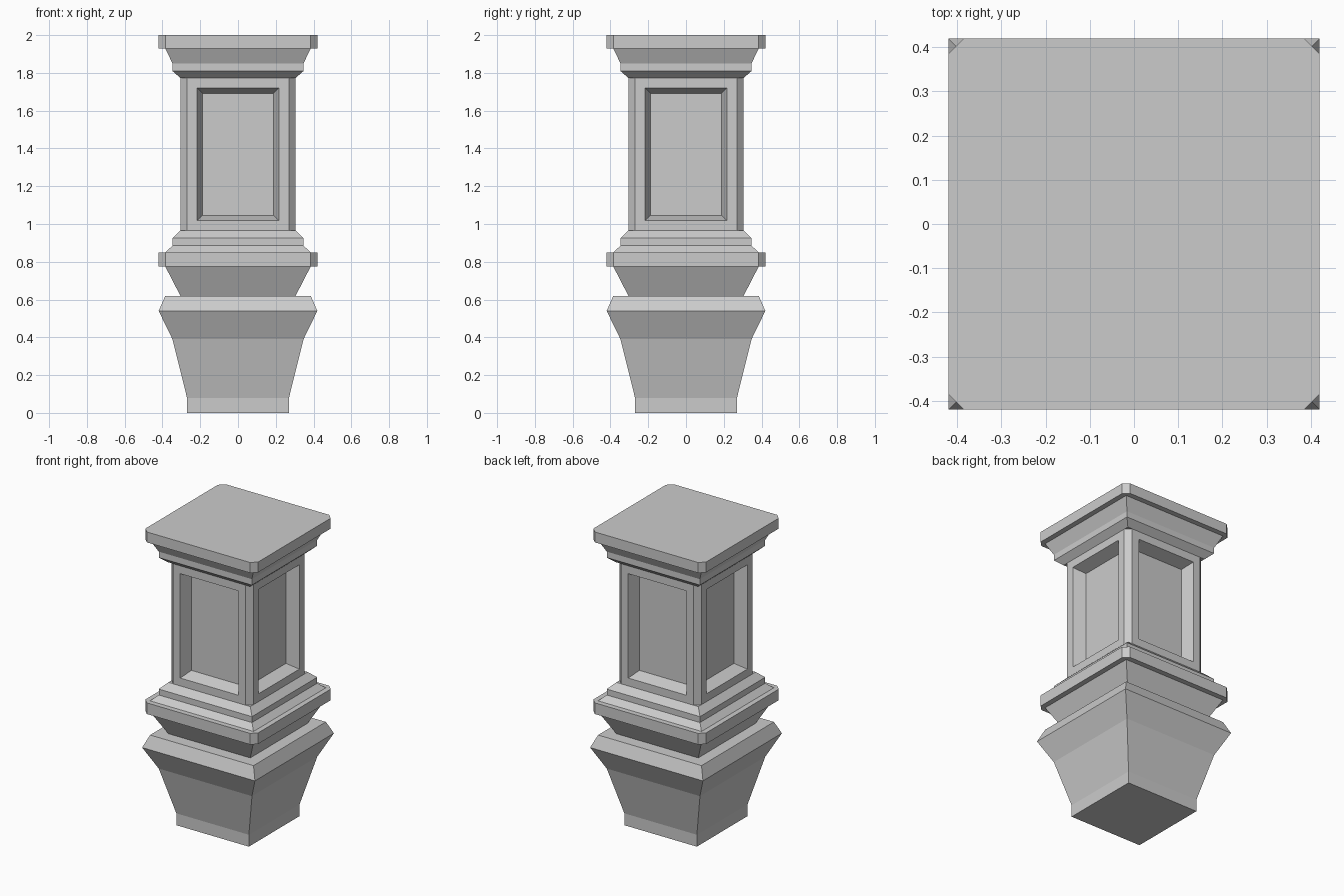
import bpy, bmesh

cube = bpy.data.objects.get("Cube")
if cube:
    bpy.data.objects.remove(cube, do_unlink=True)

stone = bpy.data.materials.new("grey stone")
stone.use_nodes = True
colour = (0.6, 0.6, 0.6, 1)
stone.diffuse_color = colour
stone.node_tree.nodes["Principled BSDF"].inputs["Base Color"].default_value = colour


def ring(bm, half, z, cut):
    """Square loop of vertices, with corners cut off if cut > 0."""
    points = []
    for sx, sy in ((1, 1), (-1, 1), (-1, -1), (1, -1)):
        corner = [(sx * half, sy * (half - cut)), (sx * (half - cut), sy * half)]
        if sx != sy:
            corner.reverse()
        points += corner if cut else corner[:1]
    return [bm.verts.new((x, y, z)) for x, y in points]


def stack(name, profile, cut=0, panels=False):
    """Closed solid through square rings given as (half width, height)."""
    bm = bmesh.new()
    rings = [ring(bm, half, z, cut) for half, z in profile]
    bm.faces.new(rings[0][::-1])
    bm.faces.new(rings[-1])
    for low, high in zip(rings, rings[1:]):
        for i in range(len(low)):
            j = (i + 1) % len(low)
            bm.faces.new((low[i], low[j], high[j], high[i]))
    bmesh.ops.recalc_face_normals(bm, faces=bm.faces[:])
    if panels:
        # Flat frame around each broad side, then a splayed recess
        sides = [f for f in bm.faces
                 if max(abs(f.normal.x), abs(f.normal.y)) > 0.99]
        bmesh.ops.inset_individual(bm, faces=sides, thickness=0.075)
        bmesh.ops.inset_individual(bm, faces=sides, thickness=0.04, depth=-0.08)
    mesh = bpy.data.meshes.new(name)
    bm.to_mesh(mesh)
    bm.free()
    mesh.materials.append(stone)
    obj = bpy.data.objects.new(name, mesh)
    bpy.context.collection.objects.link(obj)
    return obj


# Tapered foot with a flared rim, then the neck above it
stack("base", [(0.27, 0), (0.27, 0.08), (0.347, 0.39), (0.42, 0.54),
               (0.385, 0.62), (0.305, 0.62), (0.385, 0.775)])
stack("lower_slab", [(0.42, 0.775), (0.42, 0.85)], cut=0.035)
stack("lower_moulding", [(0.385, 0.85), (0.347, 0.885),
                         (0.347, 0.925), (0.305, 0.965)])

# Shaft with cut corners and four recessed panels
stack("shaft", [(0.305, 0.965), (0.305, 1.773)], cut=0.035, panels=True)

# Cap
stack("upper_moulding", [(0.305, 1.773), (0.347, 1.81),
                         (0.347, 1.85), (0.385, 1.93)])
stack("top_slab", [(0.42, 1.93), (0.42, 2)], cut=0.035)
